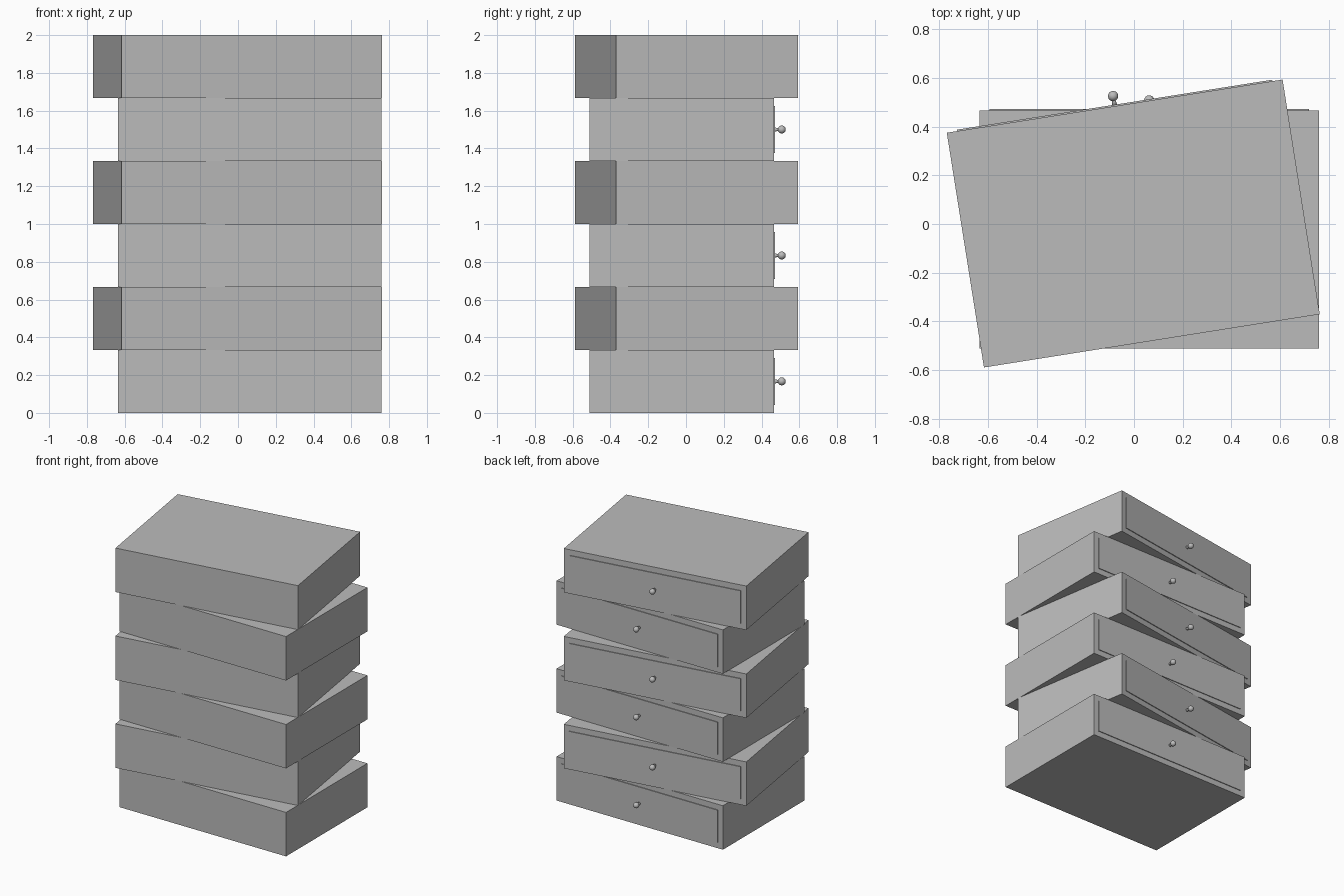
import bpy, bmesh
from math import radians
from mathutils import Matrix, Vector

cube = bpy.data.objects.get("Cube")
if cube:
    bpy.data.objects.remove(cube, do_unlink=True)

WIDTH, DEPTH, HEIGHT = 1.395, 0.975, 1 / 3
BACK = DEPTH / 2

grey = bpy.data.materials.new("plain_grey")
grey.use_nodes = True
grey.diffuse_color = (0.5, 0.5, 0.5, 1)
grey.node_tree.nodes["Principled BSDF"].inputs["Base Color"].default_value = grey.diffuse_color


def add_part(name, bm, place, smooth=False):
    """Turn a bmesh into an object standing at the given placement."""
    mesh = bpy.data.meshes.new(name)
    for face in bm.faces:
        face.smooth = smooth
    bm.to_mesh(mesh)
    bm.free()
    mesh.materials.append(grey)
    obj = bpy.data.objects.new(name, mesh)
    obj.matrix_world = place
    bpy.context.collection.objects.link(obj)
    return obj


def box(size, centre):
    bm = bmesh.new()
    bmesh.ops.create_cube(bm, size=1, matrix=Matrix.Translation(centre) @ Matrix.Diagonal((*size, 1)))
    return bm


def handle():
    """Flared stem with a round knob, pointing out of the drawer face."""
    bm = bmesh.new()
    start, length = BACK + 0.005, 0.03
    outward = Matrix.Rotation(radians(-90), 4, "X")
    bmesh.ops.create_cone(bm, cap_ends=True, segments=16, radius1=0.011, radius2=0.005, depth=length,
                          matrix=Matrix.Translation((0, start + length / 2, 0)) @ outward)
    bmesh.ops.create_uvsphere(bm, u_segments=24, v_segments=16, radius=0.021,
                              matrix=Matrix.Translation((0, BACK + 0.042, 0)) @ outward)
    return bm


# Six stacked drawers, every second one twisted
for i in range(6):
    twisted = i % 2 == 1
    x, y, angle = (-0.003, 0.002, 9) if twisted else (0.0625, -0.0225, 0)
    place = Matrix.Translation((x, y, (i + 0.5) * HEIGHT)) @ Matrix.Rotation(radians(angle), 4, "Z")
    add_part(f"drawer_body_{i + 1}", box((WIDTH, DEPTH, HEIGHT), Vector()), place)
    add_part(f"drawer_panel_{i + 1}",
             box((WIDTH - 0.085, 0.008, HEIGHT - 0.085), Vector((0, BACK + 0.002, 0))), place)
    add_part(f"drawer_knob_{i + 1}", handle(), place, smooth=True)
